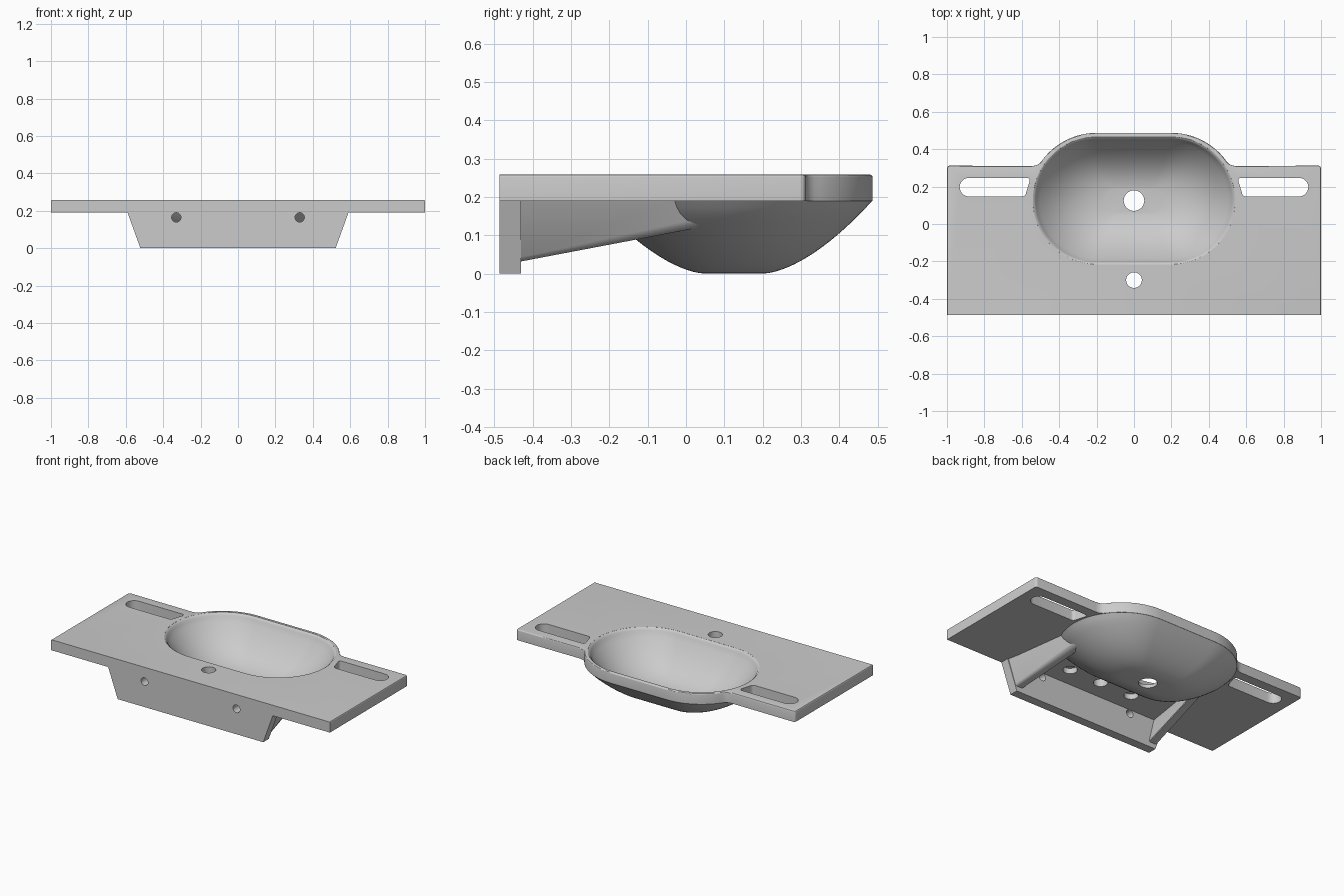
import bpy, bmesh, math
from math import sin, cos, pi

if "Cube" in bpy.data.objects:
    bpy.data.objects.remove(bpy.data.objects["Cube"])

CY = 0.125          # basin centre in y
TOP = 0.258         # deck height


def loft(name, loops, round_edges=None, width=0.006):
    """Closed solid skinned through equal-length point loops."""
    bm = bmesh.new()
    rings = [[bm.verts.new(p) for p in loop] for loop in loops]
    n = len(rings[0])
    for a, b in zip(rings, rings[1:]):
        for i in range(n):
            j = (i + 1) % n
            bm.faces.new((a[i], a[j], b[j], b[i]))
    bm.faces.new(rings[0])
    bm.faces.new(rings[-1])
    bmesh.ops.recalc_face_normals(bm, faces=bm.faces)
    if round_edges:
        edges = [e for e in bm.edges if round_edges(e)]
        bmesh.ops.bevel(bm, geom=edges, offset=width, segments=3,
                        profile=0.5, affect='EDGES')
    me = bpy.data.meshes.new(name)
    bm.to_mesh(me)
    bm.free()
    ob = bpy.data.objects.new(name, me)
    bpy.context.collection.objects.link(ob)
    return ob


def prism(name, pts, z0, z1, **kw):
    return loft(name, [[(x, y, z) for x, y in pts] for z in (z0, z1)], **kw)


def arc(cx, cy, r, a0, a1, n):
    return [(cx + r * cos(a0 + (a1 - a0) * i / n),
             cy + r * sin(a0 + (a1 - a0) * i / n)) for i in range(n + 1)]


def circle(cx, cy, r, n=32):
    return arc(cx, cy, r, 0, 2 * pi, n)[:-1]


def stadium(r, z):
    f = 0.2 * min(1, r / 0.335) ** 0.5
    pts = arc(f, CY, r, -pi / 2, pi / 2, 32) + arc(-f, CY, r, pi / 2, 1.5 * pi, 32)
    return [(x, y, z) for x, y in pts]


def boolean(target, tool, op):
    m = target.modifiers.new(op, 'BOOLEAN')
    m.operation, m.solver, m.object = op, 'EXACT', tool
    bpy.context.view_layer.objects.active = target
    bpy.ops.object.modifier_apply(modifier=m.name)
    bpy.data.objects.remove(tool)


# countertop slab with the bulged basin rim at the back
R = 0.362
a0 = math.asin(0.21 / R)
p0, p1, p2 = (0.55, 0.31), (0.513, 0.31), (0.2 + R * cos(a0), CY + 0.21)
fillet = [tuple((1 - t) ** 2 * a + 2 * t * (1 - t) * b + t * t * c
                for a, b, c in zip(p0, p1, p2)) for t in (0, .25, .5, .75)]
half = ([(1, -0.487)] + arc(0.985, 0.297, 0.015, 0, pi / 2, 4)
        + fillet + arc(0.2, CY, R, a0, pi / 2, 20))
outline = half + [(-x, y) for x, y in reversed(half)]


def top_rim(e):
    return (all(v.co.z > 0.25 for v in e.verts)
            and not all(v.co.y < -0.48 for v in e.verts))


basin = prism("washbasin", outline, 0.19, TOP, round_edges=top_rim)

# bowl underside with a flat foot
rs = [0.075 + (R - 0.001 - 0.075) * i / 18 for i in range(19)]
shell = [stadium(r, 0.191 * ((r - 0.075) / (R - 0.075)) ** 1.65) for r in rs]
shell.append(stadium(R - 0.001, 0.21))
boolean(basin, loft("bowl_shell", shell), 'UNION')

# front apron, a trapezoid wall
trap = [(-0.522, 0), (0.522, 0), (0.594, 0.2), (-0.594, 0.2)]
boolean(basin, loft("front_apron", [[(x, y, z) for x, z in trap]
                                    for y in (-0.487, -0.43)]), 'UNION')

# side ribs running from the apron into the bowl
for s in (-1, 1):
    front = [(0.59, 0.2), (0.532, 0.03), (0.475, 0.03), (0.515, 0.2)]
    back = [(0.522, 0.2), (0.46, 0.125), (0.41, 0.125), (0.44, 0.2)]
    boolean(basin, loft("side_rib", [[(s * x, -0.44, z) for x, z in front],
                                     [(s * x, 0.06, z) for x, z in back]],
                        round_edges=lambda e: abs(e.verts[0].co.y - e.verts[1].co.y) > 0.3
                        and max(v.co.z for v in e.verts) < 0.15,
                        width=0.012), 'UNION')

# bowl hollow with softened lip
rs = [0.065 + (0.325 - 0.065) * i / 18 for i in range(19)]
hollow = [stadium(r, 0.018 + 0.217 * (r / 0.325) ** 2.5) for r in rs]
hollow += [stadium(r, z) for r, z in ((0.329, 0.246), (0.334, 0.253),
                                      (0.341, 0.2575), (0.344, 0.27))]
boolean(basin, loft("bowl_hollow", hollow), 'DIFFERENCE')

# drain and tap holes
boolean(basin, prism("drain_hole", circle(0, CY, 0.055), -0.05, 0.15), 'DIFFERENCE')
boolean(basin, prism("tap_hole", circle(0, -0.3, 0.042), 0.1, 0.3), 'DIFFERENCE')

for s in (-1, 1):
    # blind tap knock-outs underneath
    boolean(basin, prism("tap_knockout", circle(s * 0.23, -0.3, 0.042), 0.15, 0.225),
            'DIFFERENCE')
    # wall bolt holes through the apron
    boolean(basin, loft("bolt_hole", [[(x, y, z) for x, z in circle(s * 0.33, 0.165, 0.025)]
                                      for y in (-0.55, -0.4)]), 'DIFFERENCE')
    # towel slots
    slot = (arc(0.882, 0.197, 0.05, -pi / 2, pi / 2, 12)
            + arc(0.573, 0.232, 0.015, pi / 2, pi + 0.25, 5)
            + arc(0.598, 0.167, 0.02, pi + 0.25, 1.5 * pi, 5))
    boolean(basin, prism("towel_slot", [(s * x, y) for x, y in slot], 0.1, 0.3),
            'DIFFERENCE')

bpy.ops.object.select_all(action='DESELECT')
basin.select_set(True)
bpy.context.view_layer.objects.active = basin
bpy.ops.object.shade_smooth_by_angle(angle=math.radians(30))
